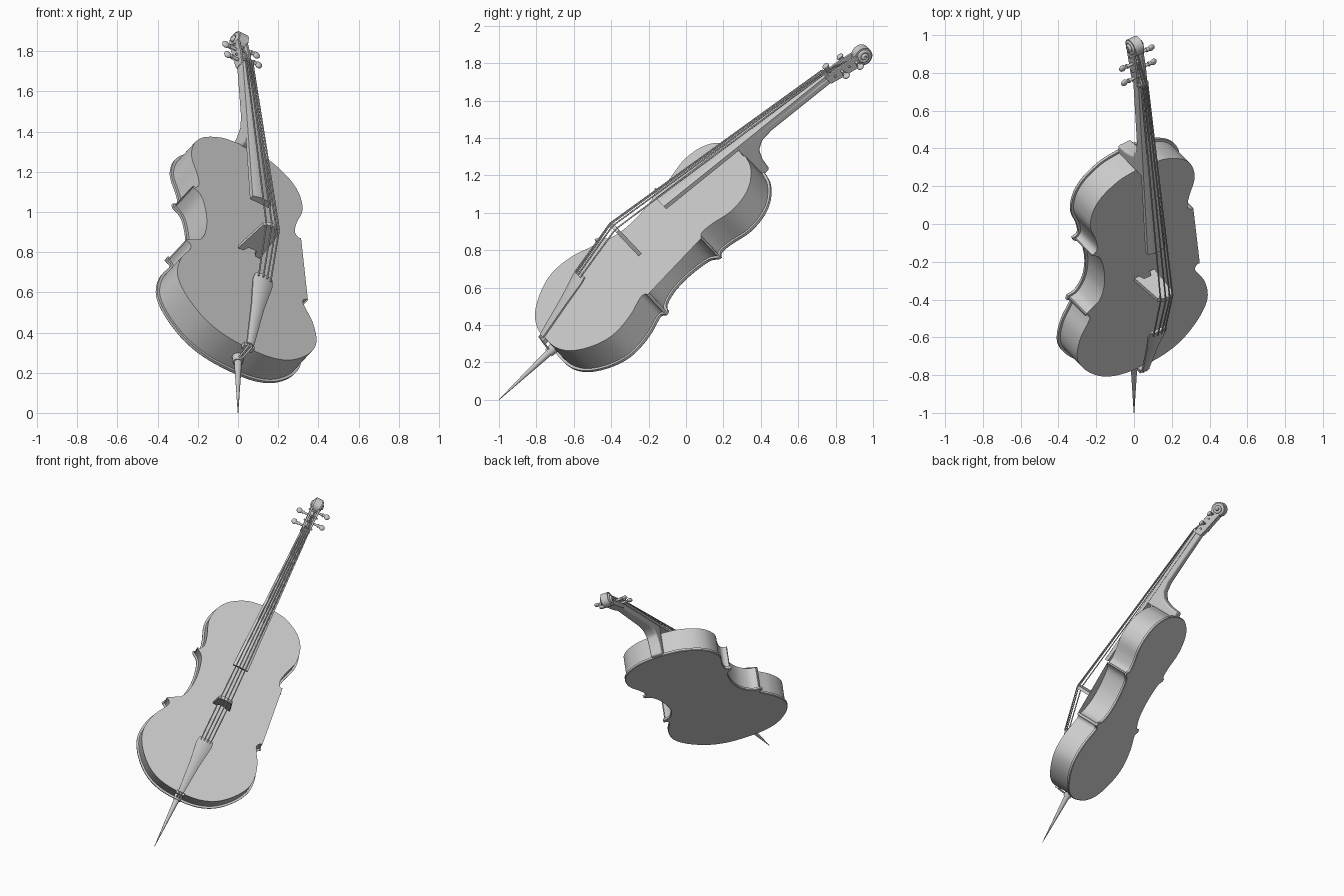
import bpy, bmesh, math
from mathutils import Vector, Matrix

if "Cube" in bpy.data.objects:
    bpy.data.objects.remove(bpy.data.objects["Cube"])

# Local frame: x across, y from spike tip to scroll, z out of the belly
POSE = (Matrix.Translation((0, -1, 0)) @ Matrix.Rotation(math.radians(43.4), 4, 'X')
        @ Matrix.Rotation(math.radians(34), 4, 'Y'))

grey = bpy.data.materials.new("plain grey")
grey.use_nodes = True
grey.diffuse_color = (0.6, 0.6, 0.6, 1)
grey.node_tree.nodes["Principled BSDF"].inputs["Base Color"].default_value = (0.6, 0.6, 0.6, 1)


def place(name, data, bevel=0):
    data.materials.append(grey)
    ob = bpy.data.objects.new(name, data)
    bpy.context.collection.objects.link(ob)
    ob.matrix_world = POSE
    if bevel:
        mod = ob.modifiers.new("bevel", 'BEVEL')
        mod.width, mod.segments = bevel, 3
    return ob


def finish(name, bm, bevel=0):
    bmesh.ops.recalc_face_normals(bm, faces=bm.faces)
    mesh = bpy.data.meshes.new(name)
    bm.to_mesh(mesh)
    bm.free()
    return place(name, mesh, bevel)


def loft(name, sections, bevel=0):
    """Skin equal-length closed sections and cap both ends."""
    bm = bmesh.new()
    rows = [[bm.verts.new(p) for p in s] for s in sections]
    n = len(rows[0])
    for a, b in zip(rows, rows[1:]):
        for i in range(n):
            j = (i + 1) % n
            bm.faces.new((a[i], a[j], b[j], b[i]))
    bm.faces.new(rows[0])
    bm.faces.new(rows[-1])
    return finish(name, bm, bevel)


def rod(name, p, q, r1, r2, sides=16):
    p, q = Vector(p), Vector(q)
    turn = (q - p).to_track_quat('Z', 'Y').to_matrix().to_4x4()
    bm = bmesh.new()
    bmesh.ops.create_cone(bm, cap_ends=True, segments=sides, radius1=r1, radius2=r2,
                          depth=(q - p).length, matrix=Matrix.Translation((p + q) / 2) @ turn)
    return finish(name, bm)


def tube(name, points, radius, taper=1.0):
    cu = bpy.data.curves.new(name, 'CURVE')
    cu.dimensions, cu.bevel_depth, cu.bevel_resolution = '3D', radius, 2
    cu.use_fill_caps = True
    sp = cu.splines.new('POLY')
    sp.points.add(len(points) - 1)
    for i, p in enumerate(points):
        sp.points[i].co = (*p, 1)
        sp.points[i].radius = 1 + (taper - 1) * i / (len(points) - 1)
    return place(name, cu)


def spline(pts, steps=6):
    """Smooth curve through 2D points."""
    pts = [Vector(p) for p in pts]
    ext = [2 * pts[0] - pts[1]] + pts + [2 * pts[-1] - pts[-2]]
    out = []
    for a, b, c, d in zip(ext, ext[1:], ext[2:], ext[3:]):
        for k in range(steps):
            t = k / steps
            out.append(0.5 * (2 * b + (c - a) * t + (2 * a - 5 * b + 4 * c - d) * t * t
                              + (3 * b - a - 3 * c + d) * t ** 3))
    return out + [pts[-1]]


def flip(pts):
    return [(-x, y) for x, y in reversed(pts)]


# Body outline: lower bout, waist, upper bout
lower = [(.14, .402), (.26, .45), (.36, .54), (.42, .64), (.43, .73), (.405, .83),
         (.36, .91), (.35, .94), (.378, .962)]
waist = [(.368, .985), (.315, 1.0), (.27, 1.07), (.255, 1.16), (.262, 1.25),
         (.285, 1.33), (.332, 1.37)]
upper = [(.337, 1.388), (.303, 1.41), (.312, 1.48), (.343, 1.57), (.345, 1.64),
         (.32, 1.72), (.26, 1.79), (.16, 1.845), (.07, 1.863)]
outline = (spline(flip(lower) + [(0, .39)] + lower) + spline(waist)
           + spline(upper + [(0, 1.867)] + flip(upper)) + spline(flip(waist)))


def ring(inset, z):
    n, out = len(outline), []
    for i, p in enumerate(outline):
        t = (outline[(i + 1) % n] - outline[i - 1]).normalized()
        out.append((p.x - t.y * inset, p.y + t.x * inset, z))
    return out


ribs = loft("ribs", [ring(.014, -.085), ring(.014, .08)])
back = loft("back_plate", [ring(.004, -.097), ring(0, -.093), ring(0, -.079)])
belly = loft("belly_plate", [ring(0, .074), ring(0, .088), ring(.004, .092),
                             ring(.016, .093), ring(.024, .1)])

# Sound holes cut into the belly
cutters = []
for s in (-1, 1):
    path = spline([(.112, 1.275), (.098, 1.3), (.12, 1.305), (.138, 1.26), (.148, 1.13),
                   (.165, 1.0), (.185, .95), (.21, .955), (.2, .985)], 4)
    secs = []
    for i, p in enumerate(path):
        t = (path[min(i + 1, len(path) - 1)] - path[max(i - 1, 0)]).normalized()
        side = Vector((t.y, -t.x)) * (.004 + .005 * math.sin(math.pi * i / (len(path) - 1)))
        a, b = p + side, p - side
        secs.append([(s * a.x, a.y, .08), (s * b.x, b.y, .08),
                     (s * b.x, b.y, .15), (s * a.x, a.y, .15)])
    cutters.append(loft("hole_cutter", secs))
    for x, y in ((.113, 1.272), (.198, .988)):
        cutters.append(rod("eye_cutter", (s * x, y, .08), (s * x, y, .15), .013, .013))
bpy.context.view_layer.objects.active = belly
for c in cutters:
    mod = belly.modifiers.new("cut", 'BOOLEAN')
    mod.object, mod.operation, mod.solver = c, 'DIFFERENCE', 'EXACT'
    bpy.ops.object.modifier_apply(modifier=mod.name)
for c in cutters:
    bpy.data.objects.remove(c)


# Fingerboard, tailpiece and nut share an arched cross-section
def arched(y, half, top, thick, crown):
    arc = [(half * k / 4, y, top - crown * (k / 4) ** 2) for k in range(-4, 5)]
    return arc + [(half, y, top - thick), (-half, y, top - thick)]


loft("fingerboard", [arched(1.35, .056, .228, .038, .014), arched(2.455, .03, .094, .026, .006)])
loft("nut", [arched(2.455, .03, .1, .035, .005), arched(2.472, .03, .1, .035, .005)])
loft("tailpiece", [arched(.4, .02, .118, .016, .005), arched(.62, .038, .19, .02, .01),
                   arched(.75, .058, .236, .022, .014), arched(.785, .05, .244, .022, .012)])
loft("saddle", [arched(.385, .03, .105, .03, .002), arched(.408, .03, .105, .03, .002)])


# Neck with heel, and pegbox cheeks, from side profiles
def slab(name, profile, x0, x1, bevel=0, taper=None):
    width = taper or (lambda y: 1)
    return loft(name, [[(x * width(y), y, z) for y, z in profile] for x in (x0, x1)], bevel)


slab("neck", [(1.845, .145), (2.46, .07), (2.46, .028), (2.25, .052), (2.05, .075),
              (1.975, .07), (1.93, .04), (1.908, -.02), (1.9, -.095), (1.845, -.095)],
     -.042, .042, .012, lambda y: 1 - .5 * (y - 1.845))
cheek = [(2.45, .082), (2.55, .068), (2.65, .045), (2.67, -.03), (2.6, -.012),
         (2.52, .008), (2.45, .03)]
for s in (-1, 1):
    slab("pegbox_cheek", cheek, s * .018, s * .032, .003)
slab("pegbox_back", [(2.45, .05), (2.55, .022), (2.66, 0), (2.665, -.028), (2.6, -.012),
                     (2.52, .008), (2.45, .03)], -.02, .02)

# Scroll: core disc with a volute winding outwards on each side
cy, cz = 2.677, .008
rod("scroll_core", (-.026, cy, cz), (.026, cy, cz), .05, .05, 32)
for s in (-1, 1):
    coil = []
    for i in range(49):
        t = i / 48
        a, r = math.pi + 4 * math.pi * t, .041 - .033 * t
        coil.append((s * (.018 + .022 * t), cy + r * math.cos(a), cz + r * math.sin(a)))
    tube("scroll_volute", coil, .012, .7)
    rod("scroll_eye", (0, cy, cz), (s * .046, cy, cz), .03, .01)

# Pegs
pegs = [(-1, 2.495, .05), (1, 2.54, .042), (-1, 2.585, .032), (1, 2.628, .022)]
for s, y, z in pegs:
    rod("peg_shaft", (-s * .042, y, z), (s * .085, y, z), .006, .009)
    rod("peg_collar", (s * .062, y, z), (s * .07, y, z), .013, .013)
    bm = bmesh.new()
    bmesh.ops.create_uvsphere(bm, u_segments=16, v_segments=10, radius=1,
                              matrix=Matrix.Translation((s * .095, y, z))
                              @ Matrix.Diagonal((.02, .02, .012, 1)))
    finish("peg_head", bm)

# Bridge with arched top and small arch between its feet
bridge = ([(-.065, .098), (-.035, .098), (-.022, .13), (.022, .13), (.035, .098), (.065, .098)]
          + [(.05 * k / 4, .318 - .022 * (k / 4) ** 2) for k in range(4, -5, -1)])
loft("bridge", [[(x, 1.07, z) for x, z in bridge],
                [(x * .98, 1.092, z) for x, z in bridge]])

# Strings
for i, (s, y, z) in enumerate([pegs[0], pegs[2], pegs[3], pegs[1]]):
    k = (i - 1.5) / 1.5
    tube("string", [(k * .036, .765, .244 - .006 * k * k), (k * .038, 1.08, .322 - .013 * k * k),
                    (k * .02, 2.463, .103 - .003 * k * k), (k * .012, y, z + .006)], .0042)

# Spike and tail loop
rod("end_spike", (0, 0, 0), (0, .38, 0), .0015, .02)
rod("end_button", (0, .365, 0), (0, .41, 0), .026, .03)
for s in (-1, 1):
    tube("tail_loop", [(s * .01, .42, .108), (s * .01, .387, .106), (s * .008, .378, .01)], .005)

# Smooth curved surfaces, keep hard edges
bpy.ops.object.select_all(action='DESELECT')
for ob in bpy.context.collection.objects:
    if ob.type == 'MESH' and grey.name in ob.data.materials:
        ob.select_set(True)
        bpy.context.view_layer.objects.active = ob
bpy.ops.object.shade_smooth_by_angle(angle=math.radians(35))
